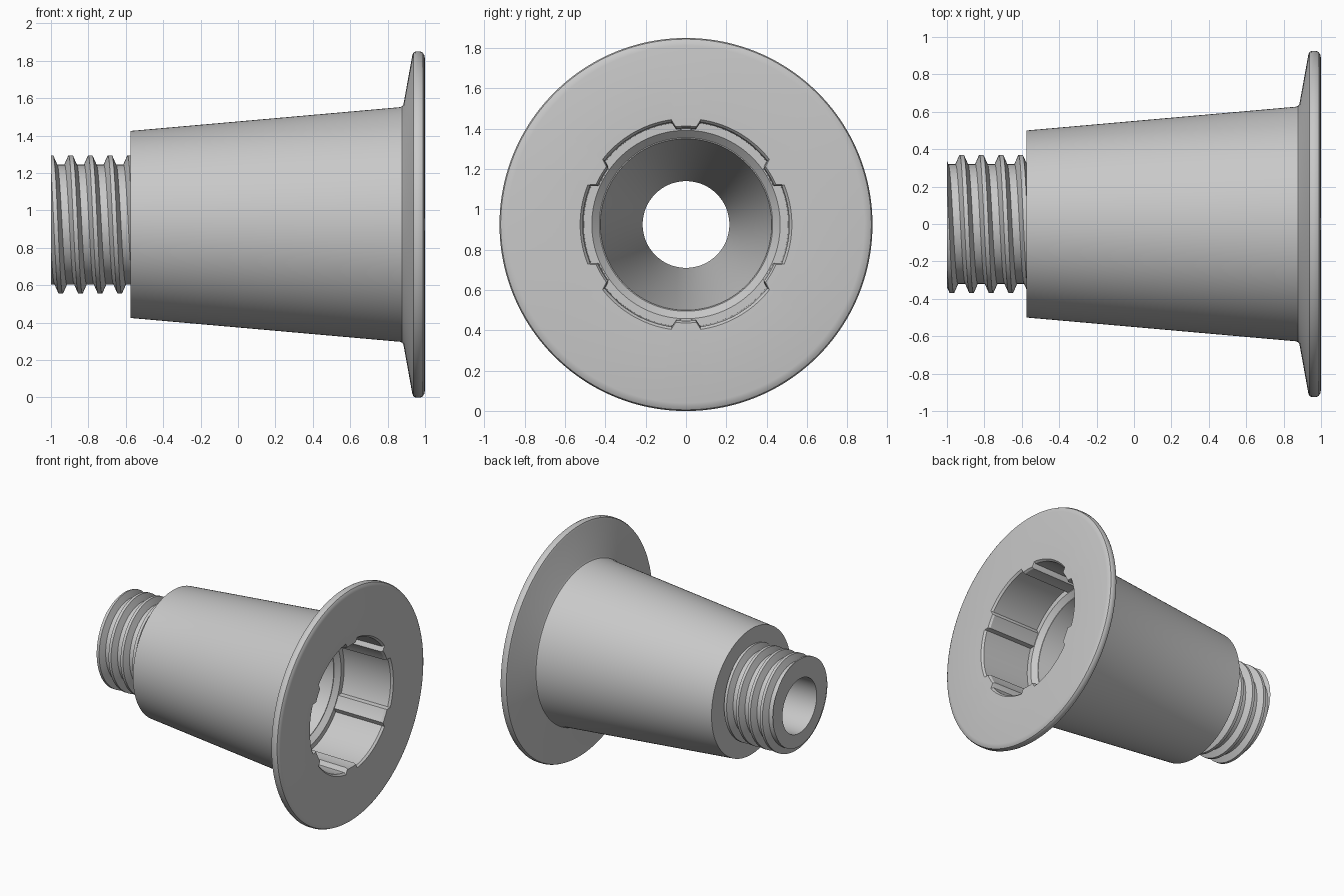
import bpy, bmesh, math

cube = bpy.data.objects.get("Cube")
if cube:
    bpy.data.objects.remove(cube)

AXIS_Z = 0.925
SEGMENTS = 180

grey = bpy.data.materials.new("plain grey")
grey.use_nodes = True
grey.diffuse_color = (0.58, 0.58, 0.58, 1)
grey.node_tree.nodes["Principled BSDF"].inputs["Base Color"].default_value = (0.58, 0.58, 0.58, 1)


def loft(name, rows, closed):
    """Skin rows of (x, radius) functions of angle around the x axis."""
    bm = bmesh.new()
    grid = []
    for row in rows:
        ring = []
        for i in range(SEGMENTS + 1):
            angle = 360 * i / SEGMENTS
            x, r = row(angle)
            t = math.radians(angle)
            ring.append(bm.verts.new((x, r * math.cos(t), AXIS_Z + r * math.sin(t))))
        grid.append(ring)
    pairs = list(zip(grid, grid[1:]))
    if closed:
        pairs.append((grid[-1], grid[0]))
    for a, b in pairs:
        for i in range(SEGMENTS):
            bm.faces.new((a[i], a[i + 1], b[i + 1], b[i]))
    bmesh.ops.remove_doubles(bm, verts=bm.verts, dist=0.0002)
    bmesh.ops.dissolve_degenerate(bm, edges=bm.edges, dist=0.0002)
    bmesh.ops.recalc_face_normals(bm, faces=bm.faces)
    mesh = bpy.data.meshes.new(name)
    bm.to_mesh(mesh)
    bm.free()
    mesh.materials.append(grey)
    obj = bpy.data.objects.new(name, mesh)
    bpy.context.collection.objects.link(obj)
    bpy.ops.object.select_all(action='DESELECT')
    obj.select_set(True)
    bpy.context.view_layer.objects.active = obj
    bpy.ops.object.shade_smooth_by_angle(angle=math.radians(30))
    return obj


def plain(x, r):
    return lambda angle: (x, r)


def ribbed(x, slot_radius, rib_radius):
    """Ring with six inward ribs, one every 60 degrees."""
    def row(angle):
        from_rib = abs((angle % 60) - 30)
        return x, rib_radius if from_rib < 7 else slot_radius
    return row


# Tapered sleeve, flange and neck core, from the neck end to the flange face
outer = [(-1, 0.318), (-0.575, 0.318), (-0.575, 0.5), (0.865, 0.627),
         (0.878, 0.632), (0.885, 0.645), (0.932, 0.905), (0.938, 0.919),
         (0.95, 0.925), (0.975, 0.925), (0.988, 0.919), (0.996, 0.905), (1, 0.885)]
# Ribbed socket with a lip at its mouth and a shelf at its bottom
socket = [ribbed(1, 0.525, 0.488), ribbed(0.985, 0.512, 0.478),
          ribbed(0.58, 0.507, 0.473)]
# Funnel leading to the neck hole
funnel = [(0.58, 0.467), (0.545, 0.43), (0.545, 0.425), (-0.575, 0.215), (-1, 0.215)]

body = loft("flanged_body",
            [plain(*p) for p in outer] + socket + [plain(*p) for p in funnel], True)

# Screw thread wound round the neck, trimmed flat at both ends
PITCH = 0.105
START, END = -1.0, -0.575
CREST_X = -0.895
ROOT, CREST = 0.32, 0.37
FLAT, FLANK = 0.011, 0.033


def thread_radius(x, angle):
    crest = CREST_X + PITCH * (angle - 90) / 360
    d = abs((x - crest + PITCH / 2) % PITCH - PITCH / 2)
    k = min(max((d - FLAT) / (FLANK - FLAT), 0), 1)
    return CREST + (ROOT - CREST) * k


def thread_row(turn, offset):
    def row(angle):
        x = CREST_X + PITCH * (turn + (angle - 90) / 360) + offset
        x = min(max(x, START), END)
        return x, thread_radius(x, angle)
    return row


thread_rows = [plain(START, 0.318)]
for turn in range(-3, 6):
    thread_rows += [thread_row(turn, o) for o in (-FLANK, -FLAT, FLAT, FLANK)]
thread = loft("neck_thread", thread_rows, False)
